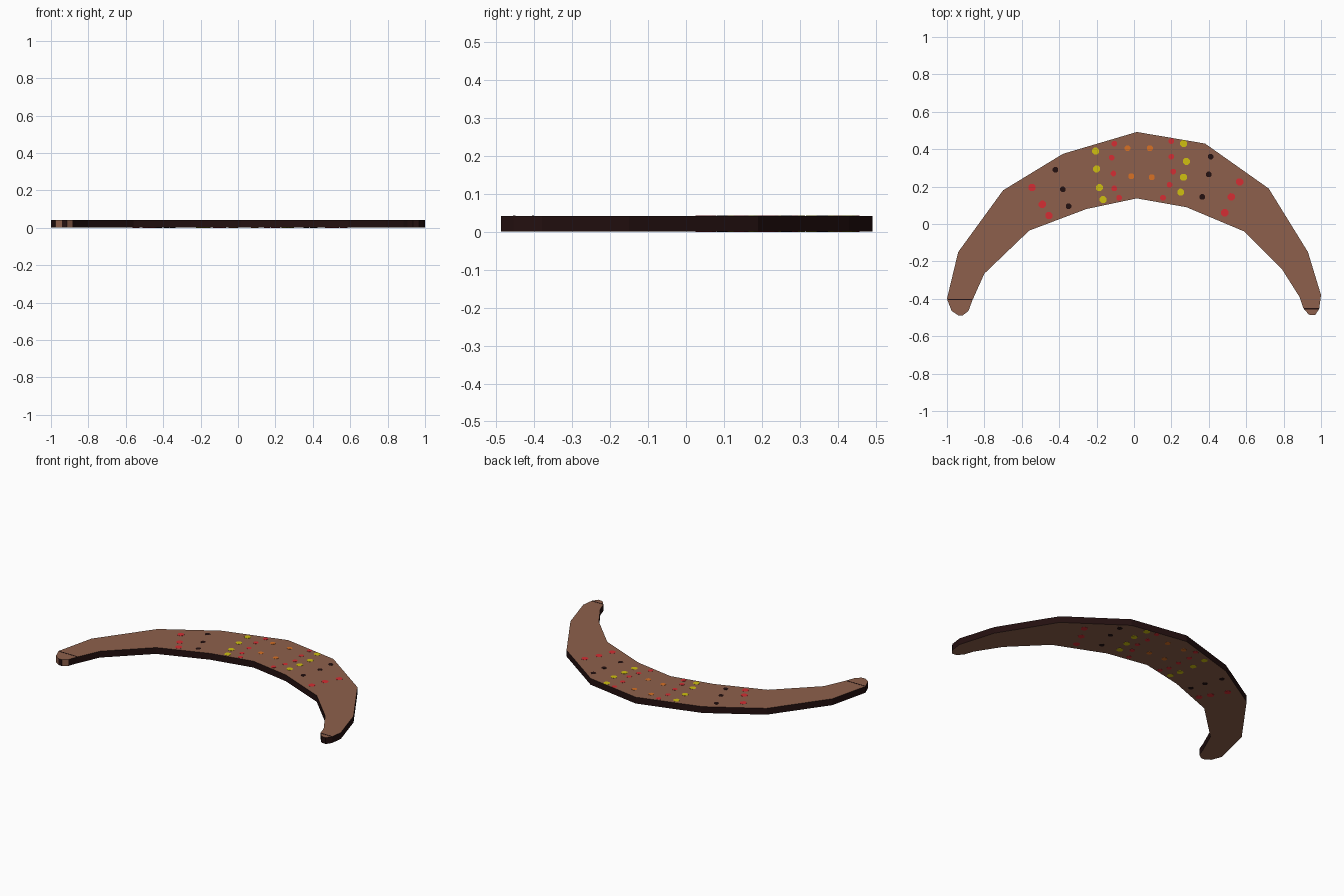
import bpy, bmesh, math
from mathutils import Vector

if "Cube" in bpy.data.objects:
    bpy.data.objects.remove(bpy.data.objects["Cube"])

HEIGHT, SKIN = 0.043, 0.001


def material(name, rgb):
    m = bpy.data.materials.new(name)
    m.diffuse_color = (*rgb, 1)
    m.use_nodes = True
    m.node_tree.nodes["Principled BSDF"].inputs["Base Color"].default_value = m.diffuse_color
    return m


BROWN = material("wood brown", (0.27, 0.117, 0.072))
DARK = material("dark edge", (0.017, 0.005, 0.005))
RED = material("red paint", (0.66, 0.027, 0.033))
YELLOW = material("yellow paint", (0.63, 0.53, 0.005))
ORANGE = material("orange paint", (0.69, 0.165, 0.018))


def finish(name, bm, mats):
    bmesh.ops.recalc_face_normals(bm, faces=bm.faces)
    me = bpy.data.meshes.new(name)
    bm.to_mesh(me)
    bm.free()
    for m in mats:
        me.materials.append(m)
    ob = bpy.data.objects.new(name, me)
    bpy.context.collection.objects.link(ob)
    return ob


def prism(bm, pts, z0, z1):
    face = bm.faces.new([bm.verts.new((x, y, z0)) for x, y in pts])
    ext = bmesh.ops.extrude_face_region(bm, geom=[face], use_keep_orig=True)
    verts = [v for v in ext["geom"] if isinstance(v, bmesh.types.BMVert)]
    bmesh.ops.translate(bm, verts=verts, vec=(0, 0, z1 - z0))


# curved body: brown top and bottom, dark rim, bare wood at the left tip
outline = [(-1, -.40), (-.94, -.15), (-.70, .18), (-.38, .375), (.015, .492),
           (.38, .43), (.72, .19), (.93, -.15), (1, -.38), (.99, -.455),
           (.968, -.488), (.935, -.485), (.905, -.45), (.885, -.39),
           (.79, -.24), (.59, -.04), (.28, .09), (.015, .137), (-.255, .08),
           (-.56, -.035), (-.80, -.265), (-.865, -.41), (-.885, -.465),
           (-.915, -.488), (-.94, -.488), (-.975, -.465)]
bm = bmesh.new()
prism(bm, outline, SKIN, HEIGHT - SKIN)
body = finish("curved_body", bm, [BROWN, DARK])
for p in body.data.polygons:
    bare_tip = p.center.x < -0.87 and p.center.y < -0.47 and abs(p.normal.x) > 0.2
    p.material_index = int(abs(p.normal.z) < 0.5 and not bare_tip)


# painted dots: thin plates on both broad faces
def dots(name, mat, radius, centres):
    bm = bmesh.new()
    for cx, cy in centres:
        ring = [(cx + radius * math.cos(a * math.tau / 8 + 0.39),
                 cy + radius * math.sin(a * math.tau / 8 + 0.39)) for a in range(8)]
        prism(bm, ring, 0, SKIN * 2)
        prism(bm, ring, HEIGHT - SKIN * 2, HEIGHT)
    finish(name, bm, [mat])


dots("outer_red_dots", RED, 0.021,
     [(-.545, .195), (-.49, .105), (-.455, .045),
      (.565, .225), (.52, .145), (.485, .06)])
dots("inner_red_dots", RED, 0.016,
     [(-.105, .43), (-.12, .355), (-.11, .27), (-.105, .19), (-.08, .14),
      (.20, .443), (.20, .36), (.21, .28), (.19, .21), (.155, .14)])
dots("yellow_dots", YELLOW, 0.020,
     [(-.205, .39), (-.20, .295), (-.185, .195), (-.165, .13),
      (.265, .43), (.28, .335), (.265, .25), (.25, .17)])
dots("orange_dots", ORANGE, 0.017,
     [(-.035, .405), (.085, .405), (-.015, .255), (.095, .25)])
dots("black_dots", DARK, 0.016,
     [(-.42, .29), (-.38, .185), (-.35, .095),
      (.41, .36), (.40, .265), (.365, .145)])

# thin dark lines across the two tips
bm = bmesh.new()
for x0, x1, y in ((-.995, -.865, -.403), (.908, .988, -.453)):
    prism(bm, [(x0, y - .003), (x1, y - .003), (x1, y + .003), (x0, y + .003)],
          HEIGHT - SKIN * 2, HEIGHT)
finish("tip_lines", bm, [DARK])
